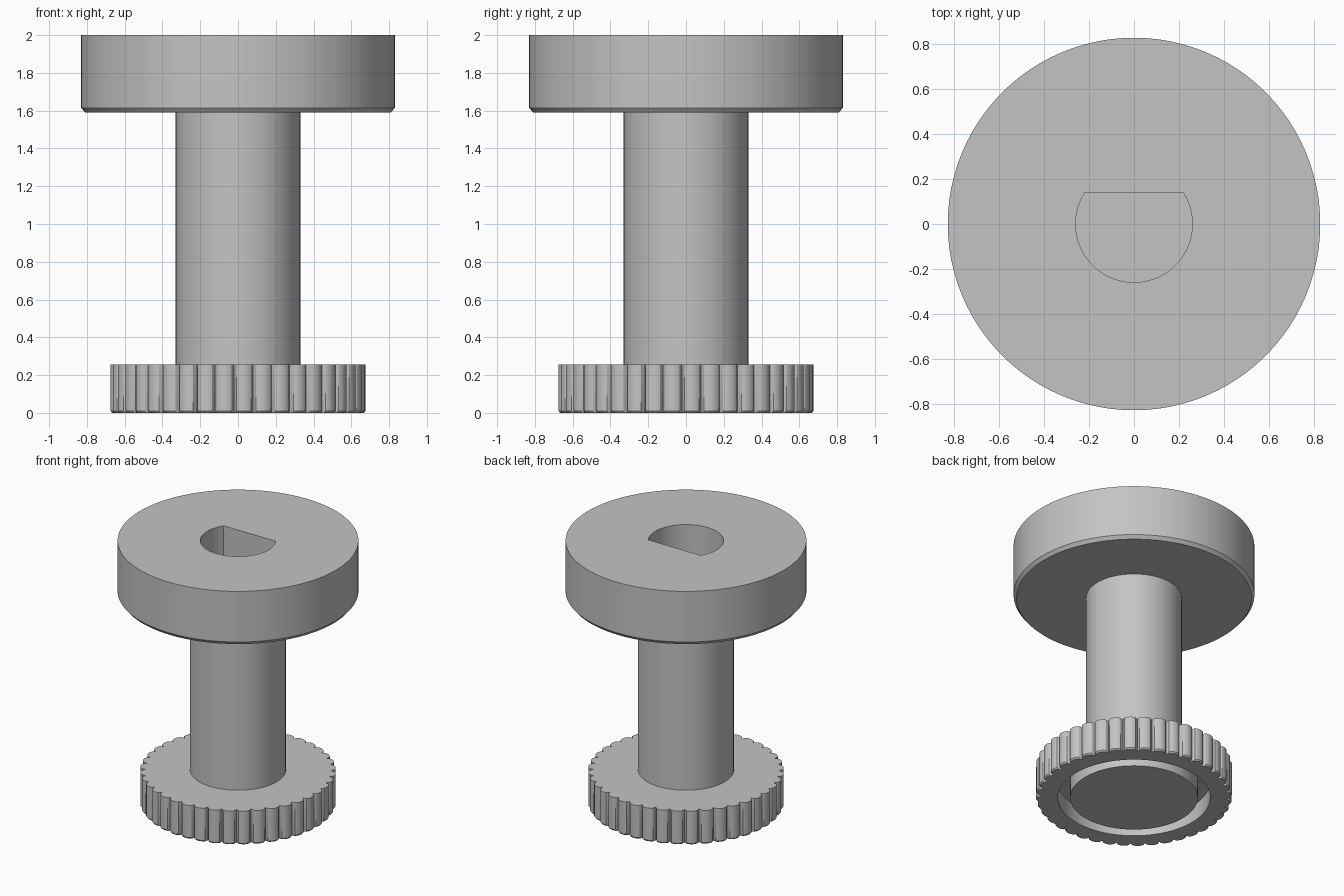
import bpy
import bmesh
import math

cube = bpy.data.objects.get("Cube")
if cube:
    bpy.data.objects.remove(cube, do_unlink=True)

grey = bpy.data.materials.new("plain grey")
grey.use_nodes = True
colour = (0.55, 0.55, 0.55, 1)
grey.diffuse_color = colour
grey.node_tree.nodes["Principled BSDF"].inputs["Base Color"].default_value = colour


def loft(name, rings, closed=False):
    """Skin a stack of equal rings; cap the ends, or join them into a tube."""
    bm = bmesh.new()
    loops = [[bm.verts.new(p) for p in ring] for ring in rings]
    pairs = list(zip(loops, loops[1:]))
    if closed:
        pairs.append((loops[-1], loops[0]))
    else:
        bm.faces.new(loops[0])
        bm.faces.new(loops[-1])
    n = len(loops[0])
    for a, b in pairs:
        for i in range(n):
            j = (i + 1) % n
            bm.faces.new((a[i], a[j], b[j], b[i]))
    bmesh.ops.recalc_face_normals(bm, faces=bm.faces)
    mesh = bpy.data.meshes.new(name)
    bm.to_mesh(mesh)
    bm.free()
    mesh.materials.append(grey)
    obj = bpy.data.objects.new(name, mesh)
    bpy.context.collection.objects.link(obj)
    return obj


def circle(r, z, n=96):
    return [(r * math.cos(math.tau * i / n), r * math.sin(math.tau * i / n), z)
            for i in range(n)]


def select(obj):
    bpy.ops.object.select_all(action="DESELECT")
    obj.select_set(True)
    bpy.context.view_layer.objects.active = obj


def cut(obj, cutter):
    select(obj)
    mod = obj.modifiers.new("cut", "BOOLEAN")
    mod.operation = "DIFFERENCE"
    mod.solver = "EXACT"
    mod.object = cutter
    bpy.ops.object.modifier_apply(modifier=mod.name)
    bpy.data.objects.remove(cutter, do_unlink=True)


# Head with a chamfered lower edge, and the shaft below it
profile = [(0.33, 0.2), (0.33, 1.59), (0.81, 1.59), (0.83, 1.615), (0.83, 2)]
body = loft("head_and_shaft", [circle(r, z) for r, z in profile])

# D-shaped socket in the head, flat towards the back
hole_r, flat_y = 0.26, 0.14
start = math.pi - math.asin(flat_y / hole_r)
sweep = math.pi + 2 * math.asin(flat_y / hole_r)


def d_outline(z, n=64):
    angles = [start + sweep * i / n for i in range(n + 1)]
    return [(hole_r * math.cos(a), hole_r * math.sin(a), z) for a in angles]


cut(body, loft("socket_cutter", [d_outline(1.1), d_outline(2.1)]))

# Scalloped thumb wheel at the foot
LOBES, STEPS = 40, 8
valley, bump, phase = 0.64, 0.035, math.radians(-1.9)


def scallop(z, inset=0):
    points = []
    for i in range(LOBES * STEPS):
        t = (i % STEPS) / STEPS
        r = valley + bump * math.sqrt(1 - (2 * t - 1) ** 2) - inset
        a = phase + math.tau * i / (LOBES * STEPS)
        points.append((r * math.cos(a), r * math.sin(a), z))
    return points


wheel = loft("thumb_wheel", [scallop(0, 0.008), scallop(0.01), scallop(0.255)])

# Ring groove underneath, leaving a round boss in the middle
groove = [(0.44, -0.1), (0.525, -0.1), (0.525, 0.13), (0.44, 0.13)]
cut(wheel, loft("groove_cutter", [circle(r, z) for r, z in groove], closed=True))

for obj in (body, wheel):
    select(obj)
    bpy.ops.object.shade_smooth_by_angle(angle=math.radians(30))
